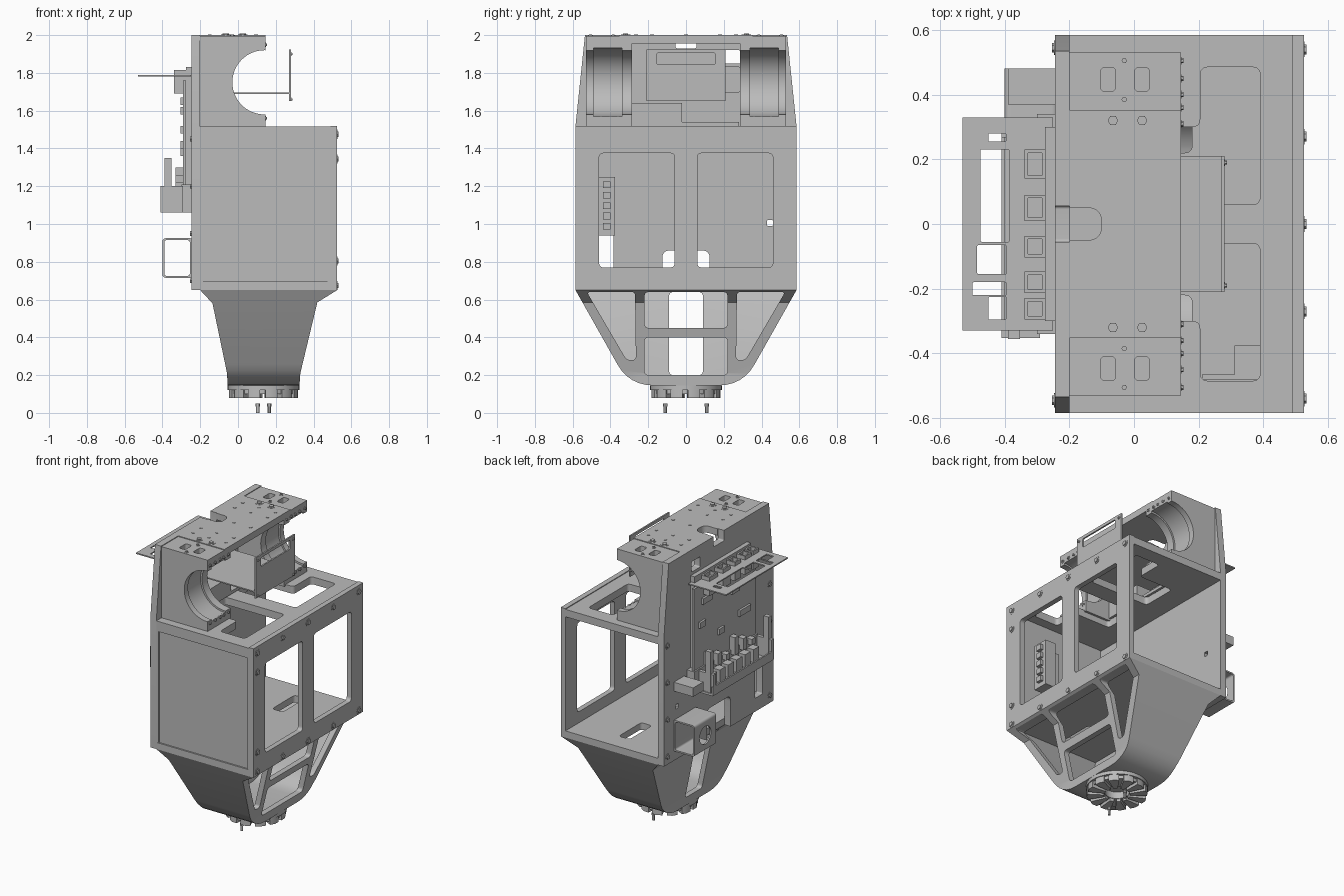
import bpy, bmesh, math
from mathutils import Vector

if "Cube" in bpy.data.objects:
    bpy.data.objects.remove(bpy.data.objects["Cube"])

grey = bpy.data.materials.new("plain grey")
grey.use_nodes = True
grey.diffuse_color = (0.5, 0.5, 0.5, 1)
grey.node_tree.nodes["Principled BSDF"].inputs["Base Color"].default_value = (0.5, 0.5, 0.5, 1)
parts = []


def prism(name, axis, pts, a, b):
    """Extrude a 2D outline along x (yz outline), y (xz outline) or z (xy outline)."""
    place = {"x": lambda u, v, t: (t, u, v), "y": lambda u, v, t: (u, t, v),
             "z": lambda u, v, t: (u, v, t)}[axis]
    bm = bmesh.new()
    ends = [[bm.verts.new(place(u, v, t)) for u, v in pts] for t in (a, b)]
    for end in ends:
        bm.faces.new(end)
    n = len(pts)
    for i in range(n):
        j = (i + 1) % n
        bm.faces.new((ends[0][i], ends[0][j], ends[1][j], ends[1][i]))
    bmesh.ops.recalc_face_normals(bm, faces=bm.faces)
    mesh = bpy.data.meshes.new(name)
    bm.to_mesh(mesh)
    bm.free()
    mesh.materials.append(grey)
    ob = bpy.data.objects.new(name, mesh)
    bpy.context.collection.objects.link(ob)
    parts.append(ob)
    return ob


def box(name, x0, x1, y0, y1, z0, z1):
    return prism(name, "z", [(x0, y0), (x1, y0), (x1, y1), (x0, y1)], z0, z1)


def cyl(name, axis, u, v, r, a, b, n=32):
    ring = [(u + r * math.cos(math.tau * i / n), v + r * math.sin(math.tau * i / n)) for i in range(n)]
    return prism(name, axis, ring, a, b)


def rounded(pts, r=None):
    """Round polygon corners; each point may carry its own radius."""
    out = []
    for i, p in enumerate(pts):
        rad = r if r is not None else p[2]
        c = Vector(p[:2])
        if not rad:
            out.append(tuple(c))
            continue
        p0, p1 = (c + (Vector(q[:2]) - c).normalized() * rad for q in (pts[i - 1], pts[(i + 1) % len(pts)]))
        for k in range(7):
            t = k / 6
            out.append(tuple(p0 * (1 - t) ** 2 + c * 2 * t * (1 - t) + p1 * t * t))
    return out


def rect(u0, u1, v0, v1, r=0.025):
    return rounded([(u0, v0), (u1, v0), (u1, v1), (u0, v1)], r)


def cut(ob, *tools, op="DIFFERENCE"):
    for tool in tools:
        mod = ob.modifiers.new("cut", "BOOLEAN")
        mod.operation, mod.solver, mod.object = op, "EXACT", tool
        bpy.context.view_layer.update()
        graph = bpy.context.evaluated_depsgraph_get()
        ob.data = bpy.data.meshes.new_from_object(ob.evaluated_get(graph))
        ob.modifiers.clear()
        parts.remove(tool)
        bpy.data.objects.remove(tool)
    return ob


def bolt(axis, u, v, face, out, r=0.02):
    cyl("bolt_washer", axis, u, v, r, face - out * 0.01, face + out * 0.002, 16)
    cyl("bolt_head", axis, u, v, r * 0.65, face, face + out * 0.008, 6)


# Tall back plate with cable openings
plate = prism("tall_side_plate", "x", [(-.585, .65), (.585, .65), (.585, 1.52), (.535, 2), (-.535, 2), (-.585, 1.52)], -.245, -.2)
openings = [rect(-.125, .125, .55, .86, .04), rect(-.465, -.385, .74, .97, .01), rect(.2, .29, 1.85, 1.92, .01),
            rect(.2, .29, 1.7, 1.83, .01), rect(.43, .46, .99, 1.02, .004), rect(-.055, .055, 1.93, 2.1, .01)]
cut(plate, *[prism("cutter", "x", o, -.3, -.1) for o in openings])

# Box frame: windowed plate, floor, roof and front panel
face = box("window_plate", .49, .525, -.585, .585, .65, 1.52)
cut(face, *[prism("cutter", "x", rect(a, b, .77, 1.375), .4, .6) for a, b in ((-.46, -.06), (.06, .46))])
floor = box("floor", -.2, .49, -.585, .585, .65, .695)
cut(floor, *[prism("cutter", "z", rect(.1, .18, y - .12, y + .12), .5, .8) for y in (-.34, .34)])
roof = box("roof", -.2, .49, -.585, .585, 1.465, 1.515)
for s in (-1, 1):
    outline = [(-.05, s * .06), (.39, s * .06), (.39, s * .485), (.205, s * .485), (.205, s * .3), (-.05, s * .3)]
    cut(roof, prism("cutter", "z", rounded(outline, .025), 1.4, 1.6))
box("front_panel", -.195, .485, -.575, -.55, .69, 1.47)
for x in (-.2, .475):
    box("panel_edge", x, x + .015, -.582, -.555, .695, 1.465)
box("panel_top_trim", -.2, .49, -.582, -.555, 1.445, 1.465)
for y in (-.54, -.27, 0, .27, .54):
    for z in (.675, 1.475):
        bolt("x", y, z, .525, 1, .024)
for z in (.805, 1.345):
    bolt("x", -.54, z, .525, 1, .024)
for y in (-.545, .545):
    for z in (.7, .95, 1.2, 1.45):
        bolt("x", y, z, -.245, -1, .022)

# Tapered hopper: crossing two outlines, then hollowed and windowed
def funnel(yz, xz):
    return cut(prism("hopper", "x", rounded(yz), -.4, .7), prism("cutter", "y", xz, -.8, .8), op="INTERSECT")


hopper = funnel([(-.585, .65, 0), (-.3, .145, .13), (.3, .145, .13), (.585, .65, 0)],
                [(-.2, .65), (-.135, .58), (-.058, .21), (-.055, .14), (.325, .14), (.33, .21), (.42, .585), (.525, .65)])
hollow = funnel([(-.555, .68, 0), (-.275, .185, .11), (.275, .185, .11), (.555, .68, 0)],
                [(-.16, .68), (-.1, .57), (-.02, .2), (-.02, .18), (.29, .18), (.29, .2), (.38, .575), (.48, .68)])
cut(hopper, hollow)
cut(hopper, *[prism("cutter", "x", rect(-.22, .22, a, b), .15, .7) for a, b in ((.2, .4), (.45, .64))])
for s in (-1, 1):
    outline = [(s * .525, .64), (s * .27, .64), (s * .265, .28), (s * .315, .28)]
    cut(hopper, prism("cutter", "x", rounded(outline, .02), .15, .7))
cut(hopper, prism("cutter", "x", rect(-.09, .09, .2, .64), -.4, .1))

# Toothed coupling and pins under the hopper
flange = cyl("coupling_flange", "z", .135, 0, .19, .122, .146, 48)
collar = cyl("coupling_ring", "z", .135, 0, .172, .1, .125, 48)
for ob in (flange, collar):
    cut(ob, cyl("cutter", "z", .135, 0, .075, 0, .2))
for i in range(12):
    arc = [(r, math.tau * (i + f) / 12) for r, f in ((.08, .15), (.182, .1), (.187, .45), (.182, .8), (.08, .75))]
    prism("coupling_tooth", "z", [(.135 + r * math.cos(t), r * math.sin(t)) for r, t in arc], .08, .122)
for x, y in ((.105, -.11), (.165, .11)):
    cyl("pin", "z", x, y, .009, 0, .05, 12)
    cyl("pin_head", "z", x, y, .012, .035, .05, 12)

# Head: two half-round cradles under a top deck
for s in (-1, 1):
    lo, hi = sorted((s * .285, s * .53))
    cradle = box("cradle", -.2, .145, lo, hi, 1.505, 1.995)
    lo2, hi2 = sorted((s * .34, s * .49))
    cut(cradle, cyl("cutter", "y", .14, 1.75, .17, -.7, .7, 64), cyl("cutter", "y", .14, 1.75, .182, lo2, hi2, 64))
    for x in (-.08, .025):
        pocket = prism("cutter", "z", rect(x - .023, x + .023, s * .447 - .037, s * .447 + .037, .015), 1.96, 2.1)
        cut(cradle, pocket)
    for z in (1.56, 1.95):
        for y in (.31, .36, .4, .45, .505):
            bolt("x", s * y, z, .145, 1, .012)
    for y in (.385, .505):
        bolt("z", -.03, s * y, 1.995, 1, .013)
    for x in (-.065, .025):
        bolt("z", x, s * .32, 2.0, 1, .025)
deck = box("top_deck", -.2, .145, -.352, .352, 1.955, 2)
cut(deck, prism("cutter", "z", rounded([(-.3, -.05), (-.1, -.05), (-.1, .05), (-.3, .05)], .045), 1.9, 2.1))
for x in (-.15, -.03, .095):
    for y in (-.265, -.18, 0, .18, .265):
        if y or x > -.1:
            cyl("deck_screw", "z", x, y, .01, 1.99, 2.003, 8)

# Bent sheet tray hanging between the cradles
box("tray_floor", -.2, .28, -.21, .21, 1.688, 1.696)
lip = box("tray_front", .27, .28, -.21, .21, 1.65, 1.925)
cut(lip, prism("cutter", "x", rect(-.155, .155, 1.845, 1.905, .01), .2, .3))
for y in (-.19, .19):
    for z in (1.66, 1.9):
        bolt("x", y, z, .28, 1, .01)
box("tray_support", -.2, -.04, -.32, -.02, 1.54, 1.64)
box("tray_foot", -.2, -.04, -.35, .28, 1.52, 1.54)

# Electronics board with parts on the outer side
box("board_spacer", -.275, -.245, -.3, .3, 1.2, 1.83)
box("circuit_board", -.29, -.275, -.33, .33, 1.2, 1.76)
for y, z, w in ((.2, 1.65, .05), (-.1, 1.6, .04), (.25, 1.5, .03), (-.2, 1.42, .06), (.05, 1.38, .03)):
    box("chip", -.305, -.288, y - w, y + w, z - .02, z + .02)
shelf = box("port_shelf", -.53, -.25, -.33, .33, 1.781, 1.789)
ports = [(-.475, -.385, -.055, .23), (-.485, -.395, -.155, -.065), (-.5, -.395, -.22, -.18),
         (-.45, -.395, -.295, -.225), (-.45, -.395, .255, .28)]
cut(shelf, *[prism("cutter", "z", rect(*p, .005), 1.7, 1.9) for p in ports])
for y, h in ((.185, .045), (.05, .04), (-.07, .033), (-.18, .033), (-.262, .033)):
    socket = box("socket", -.338, -.275, y - h, y + h, 1.69, 1.815)
    cut(socket, box("cutter", -.328, -.285, y - h + .01, y + h - .01, 1.78, 1.9))

# Lower connector rail
box("rail_back", -.3, -.245, -.34, .34, 1.06, 1.21)
box("rail_shelf", -.41, -.29, -.33, .3, 1.06, 1.075)
box("rail_lip", -.41, -.4, -.33, .3, 1.06, 1.12)
for y in (-.34, .28):
    box("rail_post", -.39, -.352, y - .015, y + .015, 1.07, 1.35)
    box("rail_end", -.41, -.29, y - .012, y + .012, 1.06, 1.2)
for i in range(6):
    y = -.25 + i * .09
    box("rail_connector", -.35, -.29, y - .03, y + .03, 1.075, 1.16)
    box("rail_plug", -.33, -.29, y - .02, y + .02, 1.18, 1.22 + .04 * (i % 3))
box("side_connector", -.39, -.245, .37, .48, 1.12, 1.18)

# Bent sheet loop near the bottom of the tall plate
outer = prism("sheet_loop", "y", rect(-.4, -.235, .715, .925, .02), .25, .48)
cut(outer, prism("cutter", "y", rect(-.39, -.255, .725, .915, .015), .2, .5),
    cyl("cutter", "x", .365, .82, .06, -.5, -.3))

# Inner terminal block beside the front panel
box("terminal_block", .31, .39, -.48, -.375, .94, 1.25)
box("terminal_strip", .21, .32, -.48, -.465, .94, 1.25)
for i in range(5):
    box("terminal", .388, .41, -.44, -.4, .97 + i * .055, 1.005 + i * .055)

# Soft shading on round parts, crisp edges elsewhere
bpy.ops.object.select_all(action="DESELECT")
for ob in parts:
    ob.select_set(True)
bpy.context.view_layer.objects.active = parts[0]
bpy.ops.object.shade_smooth_by_angle(angle=math.radians(30))
